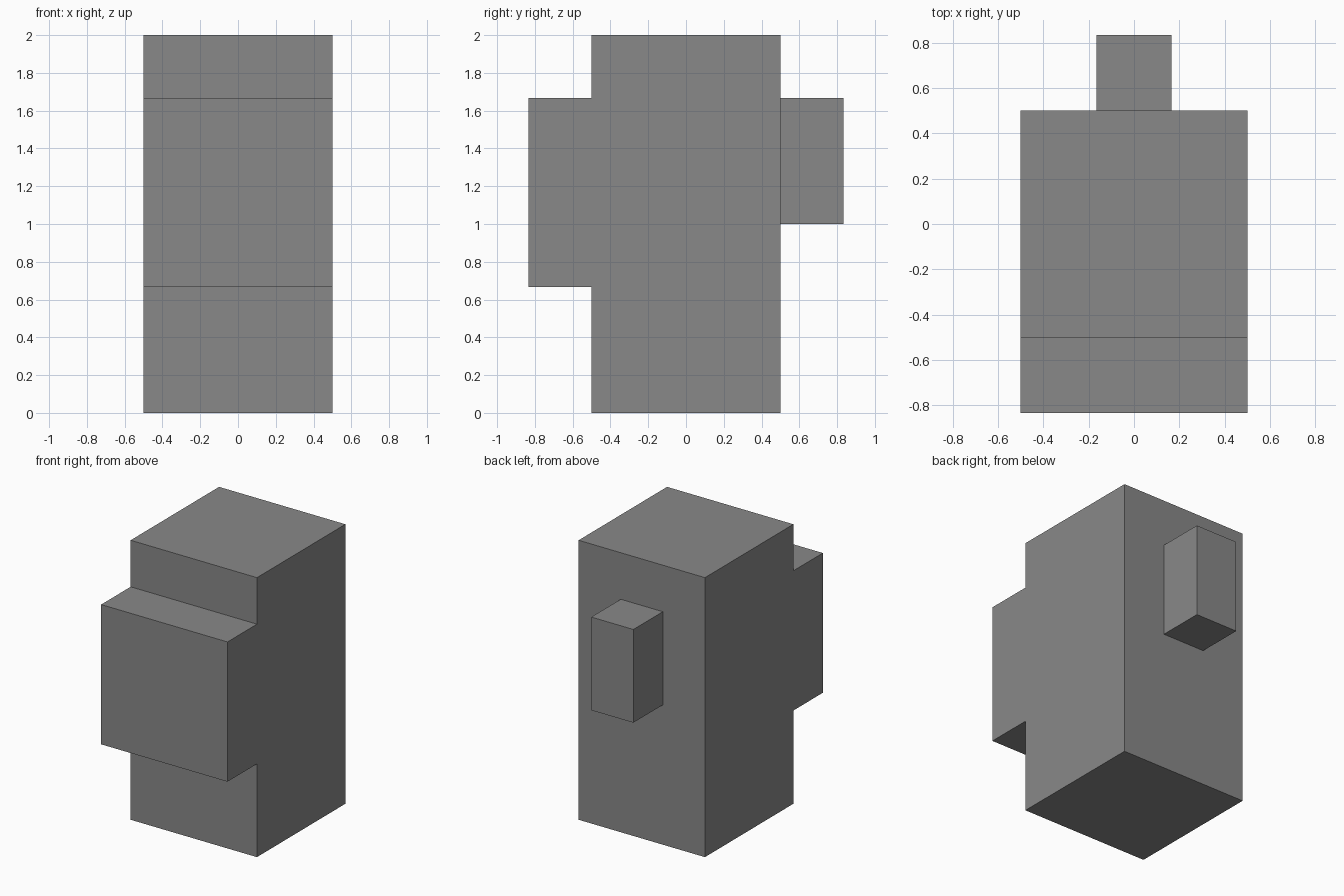
import bpy
import bmesh

cube = bpy.data.objects.get("Cube")
if cube:
    bpy.data.objects.remove(cube, do_unlink=True)

grey = bpy.data.materials.new("mid_grey")
grey.use_nodes = True
colour = (0.25, 0.25, 0.25, 1)
grey.diffuse_color = colour
grey.node_tree.nodes["Principled BSDF"].inputs["Base Color"].default_value = colour


def extrude_profile(name, profile, width):
    """Extrude a closed (y, z) outline along x, centred on x = 0."""
    bm = bmesh.new()
    outline = bm.faces.new([bm.verts.new((-width / 2, y, z)) for y, z in profile])
    result = bmesh.ops.extrude_face_region(bm, geom=[outline], use_keep_orig=True)
    moved = [v for v in result["geom"] if isinstance(v, bmesh.types.BMVert)]
    bmesh.ops.translate(bm, verts=moved, vec=(width, 0, 0))
    bmesh.ops.recalc_face_normals(bm, faces=bm.faces)
    mesh = bpy.data.meshes.new(name)
    bm.to_mesh(mesh)
    bm.free()
    mesh.materials.append(grey)
    obj = bpy.data.objects.new(name, mesh)
    bpy.context.collection.objects.link(obj)
    return obj


HALF, REACH = 0.5, 0.833
LOW, MID, HIGH, TOP = 0.667, 1.0, 1.667, 2.0

# Upright body with the full-width block projecting from its front
extrude_profile("body", [
    (HALF, 0), (HALF, TOP), (-HALF, TOP), (-HALF, HIGH),
    (-REACH, HIGH), (-REACH, LOW), (-HALF, LOW), (-HALF, 0),
], 2 * HALF)

# Narrow block on the back
extrude_profile("back_block", [
    (HALF, MID), (REACH, MID), (REACH, HIGH), (HALF, HIGH),
], 0.333)
